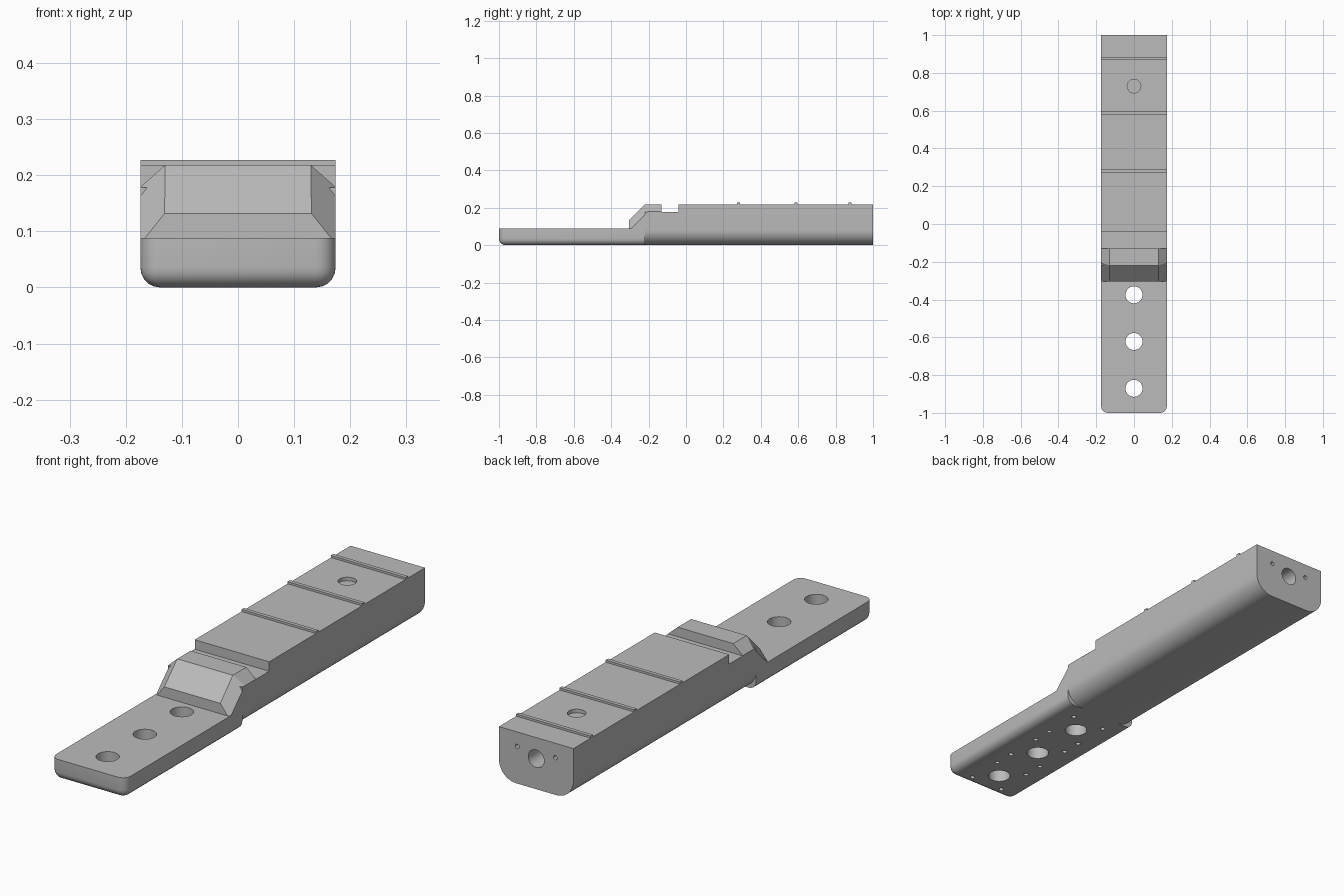
import bpy, bmesh, math
from mathutils import Vector, Matrix

cube = bpy.data.objects.get("Cube")
if cube:
    bpy.data.objects.remove(cube, do_unlink=True)

HALF_W, TOP, PLATE_TOP, STEP_Y, SLOT_Z = 0.174, 0.218, 0.088, -0.22, 0.178

grey = bpy.data.materials.new("plain_grey")
grey.use_nodes = True
grey.diffuse_color = (0.5, 0.5, 0.5, 1)
grey.node_tree.nodes["Principled BSDF"].inputs["Base Color"].default_value = (0.5, 0.5, 0.5, 1)


def make_object(name, bm):
    bmesh.ops.recalc_face_normals(bm, faces=bm.faces[:])
    mesh = bpy.data.meshes.new(name)
    bm.to_mesh(mesh)
    bm.free()
    mesh.materials.append(grey)
    obj = bpy.data.objects.new(name, mesh)
    bpy.context.collection.objects.link(obj)
    return obj


def add_box(bm, x, y, z):
    """Box between the (low, high) pairs of each axis."""
    size = Matrix.Diagonal((x[1] - x[0], y[1] - y[0], z[1] - z[0], 1))
    centre = Matrix.Translation([(a[0] + a[1]) / 2 for a in (x, y, z)])
    return bmesh.ops.create_cube(bm, size=1, matrix=centre @ size)["verts"]


def add_drill(bm, centre, radius, length, axis="Z"):
    turn = Matrix.Rotation(math.pi / 2, 4, "X") if axis == "Y" else Matrix()
    bmesh.ops.create_cone(bm, cap_ends=True, segments=32 if radius > 0.02 else 12,
                          radius1=radius, radius2=radius, depth=length,
                          matrix=Matrix.Translation(centre) @ turn)


def select_only(obj):
    bpy.ops.object.select_all(action="DESELECT")
    obj.select_set(True)
    bpy.context.view_layer.objects.active = obj


def cut(obj, bm):
    """Subtract the shapes in bm from obj."""
    cutter = make_object("cutter", bm)
    cutter.hide_render = True
    mod = obj.modifiers.new("cut", "BOOLEAN")
    mod.operation, mod.solver, mod.object = "DIFFERENCE", "EXACT", cutter
    select_only(obj)
    bpy.ops.object.modifier_apply(modifier=mod.name)
    bpy.data.objects.remove(cutter, do_unlink=True)


def smooth(obj):
    select_only(obj)
    bpy.ops.object.shade_smooth_by_angle(angle=math.radians(35))


# Main body: long bar with generously rounded lower edges
bm = bmesh.new()
add_box(bm, (-HALF_W, HALF_W), (STEP_Y, 1), (0, TOP))
long_edges = [e for e in bm.edges if all(v.co.z < 0.01 for v in e.verts)
              and abs(e.verts[0].co.x - e.verts[1].co.x) < 0.01]
bmesh.ops.bevel(bm, geom=long_edges, offset=0.08, segments=10, profile=0.5, affect="EDGES")
body = make_object("main_body", bm)

# Cross slot, and the space the ramp fills
bm = bmesh.new()
add_box(bm, (-0.3, 0.3), (-0.4, -0.04), (SLOT_Z, 0.4))
cut(body, bm)

# End bore, its two pin holes and the shallow round recess on top
bm = bmesh.new()
add_drill(bm, (0, 1, 0.129), 0.037, 0.4, "Y")
for side in (-1, 1):
    add_drill(bm, (side * 0.089, 1, 0.157), 0.009, 0.1, "Y")
add_drill(bm, (0, 0.73, TOP), 0.036, 0.03)
cut(body, bm)
smooth(body)

# Front plate: rounded front corners and lower edges
bm = bmesh.new()
add_box(bm, (-HALF_W, HALF_W), (-1, STEP_Y), (0, PLATE_TOP))
round_edges = []
for e in bm.edges:
    mid = (e.verts[0].co + e.verts[1].co) / 2
    upright = abs(e.verts[0].co.z - e.verts[1].co.z) > 0.01
    if mid.y < STEP_Y - 0.01 and (upright or mid.z < 0.01):
        round_edges.append(e)
bmesh.ops.bevel(bm, geom=round_edges, offset=0.035, segments=5, profile=0.5, affect="EDGES")
plate = make_object("front_plate", bm)

# Three through holes, each with four small blind holes beneath
bm = bmesh.new()
for y in (-0.375, -0.622, -0.87):
    add_drill(bm, (0, y, 0.05), 0.045, 0.3)
    for sx in (-1, 1):
        for sy in (-1, 1):
            add_drill(bm, (sx * 0.078, y + sy * 0.08, 0), 0.01, 0.08)
cut(plate, bm)
smooth(plate)

# Ramp: extruded side profile with chamfered upper edges
bm = bmesh.new()
profile = [(-0.305, PLATE_TOP), (-0.305, 0.132), (STEP_Y, TOP), (-0.13, TOP), (-0.13, PLATE_TOP)]
face = bm.faces.new([bm.verts.new((-HALF_W, y, z)) for y, z in profile])
new = bmesh.ops.extrude_face_region(bm, geom=[face])["geom"]
bmesh.ops.translate(bm, vec=(2 * HALF_W, 0, 0), verts=[v for v in new if isinstance(v, bmesh.types.BMVert)])
bmesh.ops.recalc_face_normals(bm, faces=bm.faces[:])
for side in (-1, 1):
    for outward in (Vector((0, 0, 1)), Vector((0, -1, 1)).normalized()):
        normal = Vector((side * 0.04, 0, 0)) + outward * 0.045
        result = bmesh.ops.bisect_plane(bm, geom=bm.verts[:] + bm.edges[:] + bm.faces[:],
                                        plane_co=(side * 0.13, STEP_Y, TOP), plane_no=normal,
                                        clear_outer=True)
        bmesh.ops.holes_fill(bm, edges=[e for e in bm.edges if e.is_boundary], sides=0)
make_object("ramp_block", bm)

# Thin raised ridges across the top
for i, y in enumerate((0.28, 0.587, 0.877)):
    bm = bmesh.new()
    add_box(bm, (-HALF_W, HALF_W), (y - 0.008, y + 0.008), (TOP - 0.002, 0.227))
    make_object(f"cross_ridge_{i + 1}", bm)
